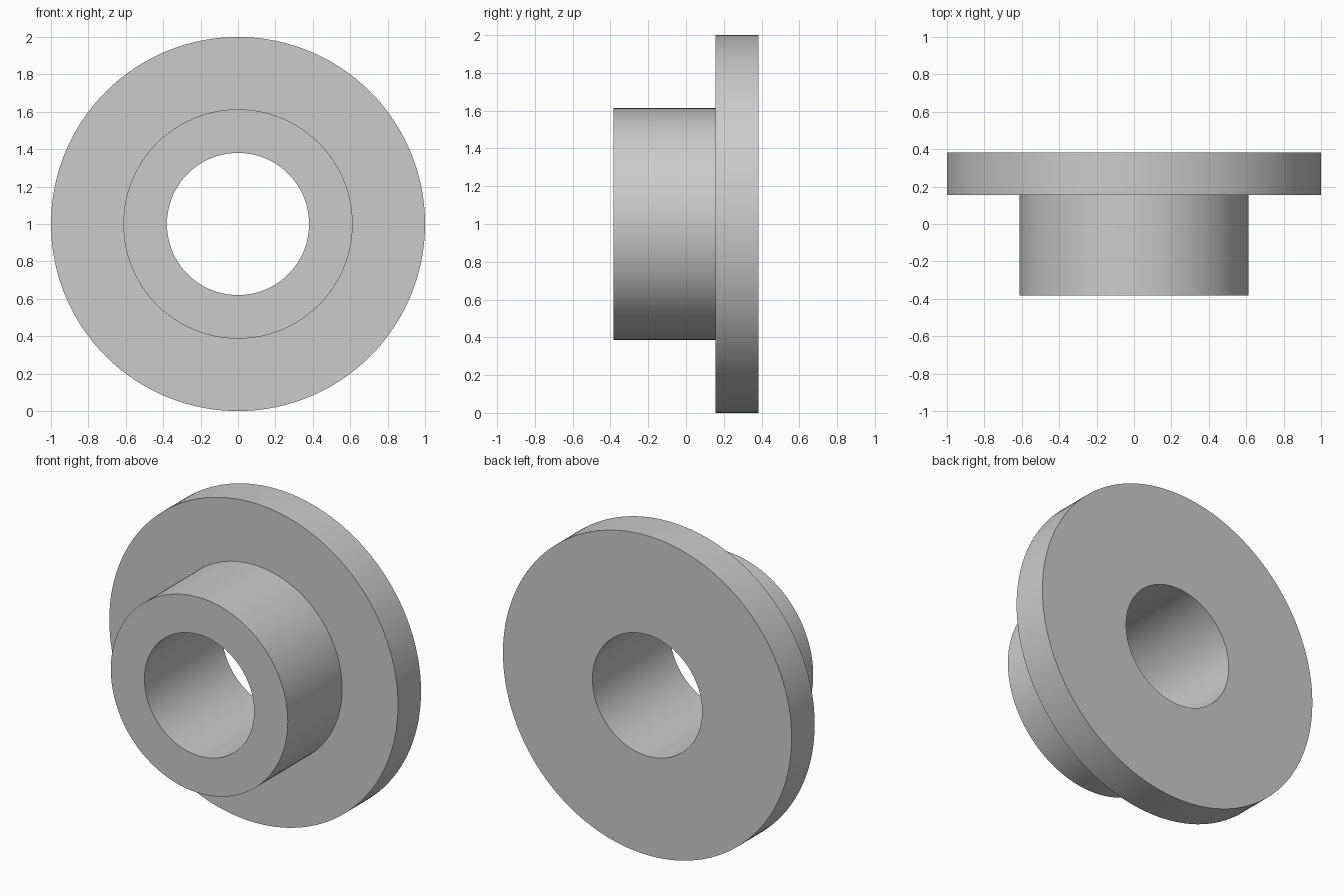
import bpy
import bmesh
import math
from mathutils import Matrix, Vector

cube = bpy.data.objects.get("Cube")
if cube:
    bpy.data.objects.remove(cube, do_unlink=True)

SEGMENTS = 128
BORE, SLEEVE, FLANGE = 0.38, 0.613, 1.0
FRONT, STEP, BACK = -0.383, 0.155, 0.383

# Plain grey material
grey = bpy.data.materials.new("plain grey")
grey.use_nodes = True
colour = (0.6, 0.6, 0.6, 1.0)
grey.diffuse_color = colour
grey.node_tree.nodes["Principled BSDF"].inputs["Base Color"].default_value = colour

# Closed section (radius, depth) of the sleeve and flange, spun about the bore axis
section = [(BORE, FRONT), (SLEEVE, FRONT), (SLEEVE, STEP),
           (FLANGE, STEP), (FLANGE, BACK), (BORE, BACK)]
centre = Vector((0, 0, FLANGE))
bm = bmesh.new()
rings = []
for i in range(SEGMENTS):
    turn = Matrix.Rotation(math.tau * i / SEGMENTS, 3, "Y")
    rings.append([bm.verts.new(centre + turn @ Vector((r, y, 0))) for r, y in section])
for i, ring in enumerate(rings):
    following = rings[(i + 1) % SEGMENTS]
    for j in range(len(section)):
        k = (j + 1) % len(section)
        bm.faces.new((ring[j], ring[k], following[k], following[j]))
bmesh.ops.recalc_face_normals(bm, faces=bm.faces)

mesh = bpy.data.meshes.new("flanged_bushing")
bm.to_mesh(mesh)
bm.free()
mesh.materials.append(grey)
bushing = bpy.data.objects.new("flanged_bushing", mesh)
bpy.context.collection.objects.link(bushing)

# Smooth round walls, crisp rims
bpy.ops.object.select_all(action="DESELECT")
bushing.select_set(True)
bpy.context.view_layer.objects.active = bushing
bpy.ops.object.shade_smooth_by_angle(angle=math.radians(30))
